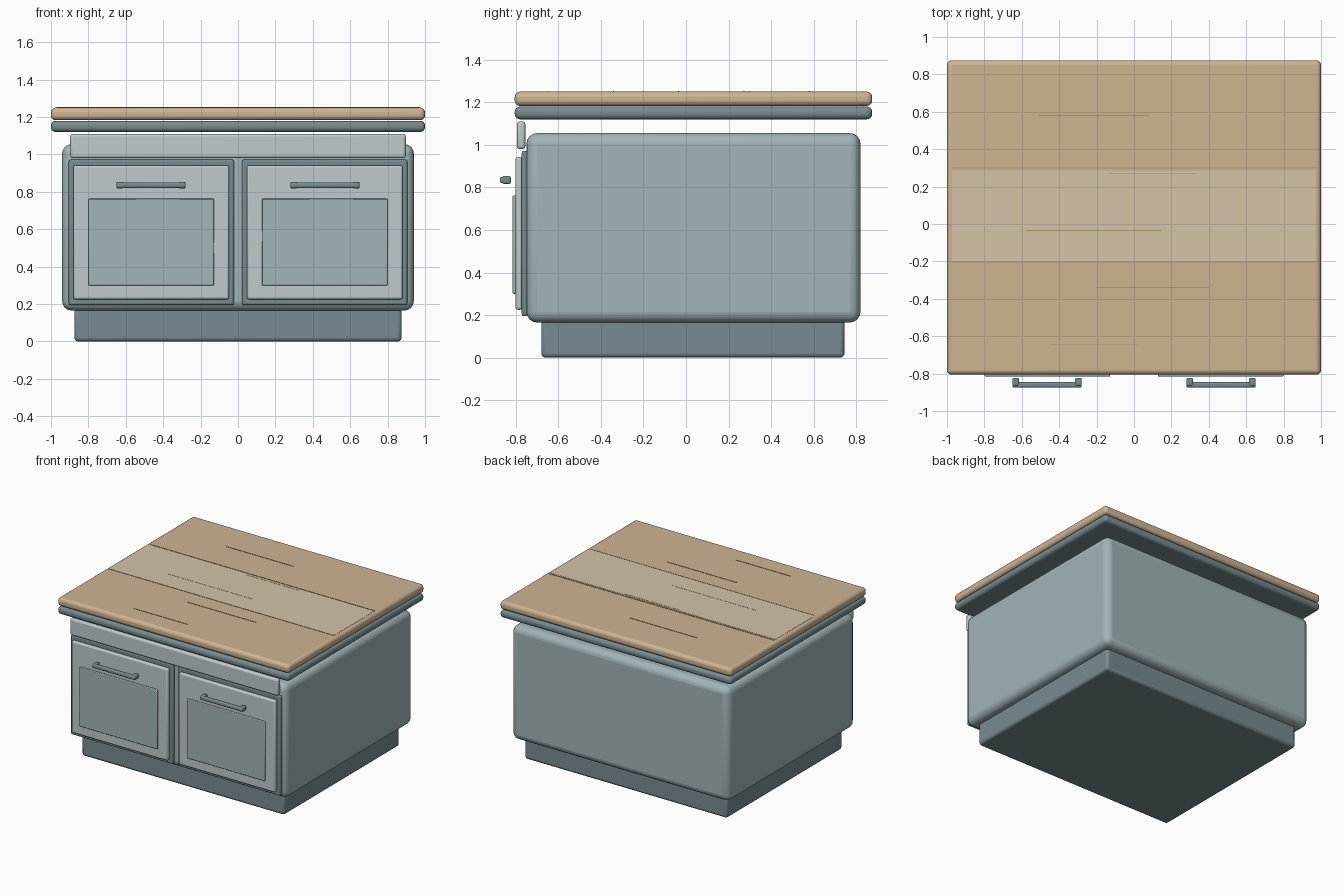
import bpy, math

if "Cube" in bpy.data.objects:
    bpy.data.objects.remove(bpy.data.objects["Cube"])


def material(name, rgb):
    m = bpy.data.materials.new(name)
    m.diffuse_color = (*rgb, 1)
    m.use_nodes = True
    m.node_tree.nodes["Principled BSDF"].inputs["Base Color"].default_value = m.diffuse_color
    return m


BODY = material("painted_body", (0.36, 0.46, 0.48))
DARK = material("dark_paint", (0.19, 0.26, 0.28))
PALE = material("pale_paint", (0.52, 0.60, 0.61))
WOOD = material("wood", (0.62, 0.46, 0.29))
LIGHT_WOOD = material("light_wood", (0.66, 0.55, 0.39))
GRAIN = material("wood_grain", (0.46, 0.31, 0.18))


def box(name, x, y, z, mat, bevel=0.0, segments=3):
    """Box spanning the given (min, max) ranges, with rounded edges."""
    bpy.ops.mesh.primitive_cube_add(size=1, location=[(a + b) / 2 for a, b in (x, y, z)])
    ob = bpy.context.object
    ob.name = name
    ob.scale = [b - a for a, b in (x, y, z)]
    bpy.ops.object.transform_apply(location=False, rotation=False, scale=True)
    ob.data.materials.append(mat)
    if bevel:
        mod = ob.modifiers.new("rounding", 'BEVEL')
        mod.width, mod.segments = bevel, segments
        mod.limit_method = 'NONE'
        bpy.ops.object.shade_smooth_by_angle(angle=math.radians(40))
    return ob


# Cabinet carcass and recessed plinth
box("cabinet_body", (-0.94, 0.94), (-0.75, 0.82), (0.165, 1.055), BODY, 0.05, 4)
box("plinth", (-0.875, 0.875), (-0.68, 0.745), (0, 0.22), DARK, 0.02)

# Countertop: painted trim below a wooden slab
box("counter_trim", (-1, 1), (-0.805, 0.875), (1.12, 1.18), DARK, 0.025, 4)
box("counter_slab", (-1, 1), (-0.805, 0.875), (1.183, 1.25), WOOD, 0.025, 4)
box("middle_plank", (-0.972, 0.972), (-0.20, 0.285), (1.24, 1.2515), LIGHT_WOOD)

# Fine grain lines and plank joints on the slab
grain = [(-0.51, 0.08, 0.58), (-0.13, 0.34, 0.272), (-0.58, 0.15, -0.035),
         (-0.20, 0.40, -0.34), (-0.45, 0.02, -0.645),
         (-0.97, 0.97, 0.30), (-0.97, 0.97, -0.203)]
for i, (x0, x1, y) in enumerate(grain):
    box(f"grain_line_{i + 1}", (x0, x1), (y - 0.002, y + 0.002), (1.245, 1.2525), GRAIN)

# Top rail above the doors
box("front_rail", (-0.897, 0.897), (-0.795, -0.755), (0.98, 1.11), PALE, 0.014)

# Two doors, each with a backing frame, raised panel and bar handle
for side, s in (("left", -1), ("right", 1)):
    def span(a, b):
        return tuple(sorted((s * a, s * b)))

    box(f"{side}_door_backing", span(0.022, 0.905), (-0.772, -0.745), (0.195, 0.972), DARK, 0.01)
    box(f"{side}_door", span(0.047, 0.88), (-0.802, -0.768), (0.225, 0.942), PALE, 0.012)
    box(f"{side}_door_panel", span(0.127, 0.80), (-0.815, -0.798), (0.30, 0.763), BODY, 0.005, 2)
    box(f"{side}_handle_bar", span(0.28, 0.65), (-0.875, -0.845), (0.82, 0.85), DARK, 0.01)
    for end, a, b in (("inner", 0.28, 0.315), ("outer", 0.615, 0.65)):
        box(f"{side}_handle_{end}_post", span(a, b), (-0.865, -0.823), (0.817, 0.853), DARK, 0.008)
